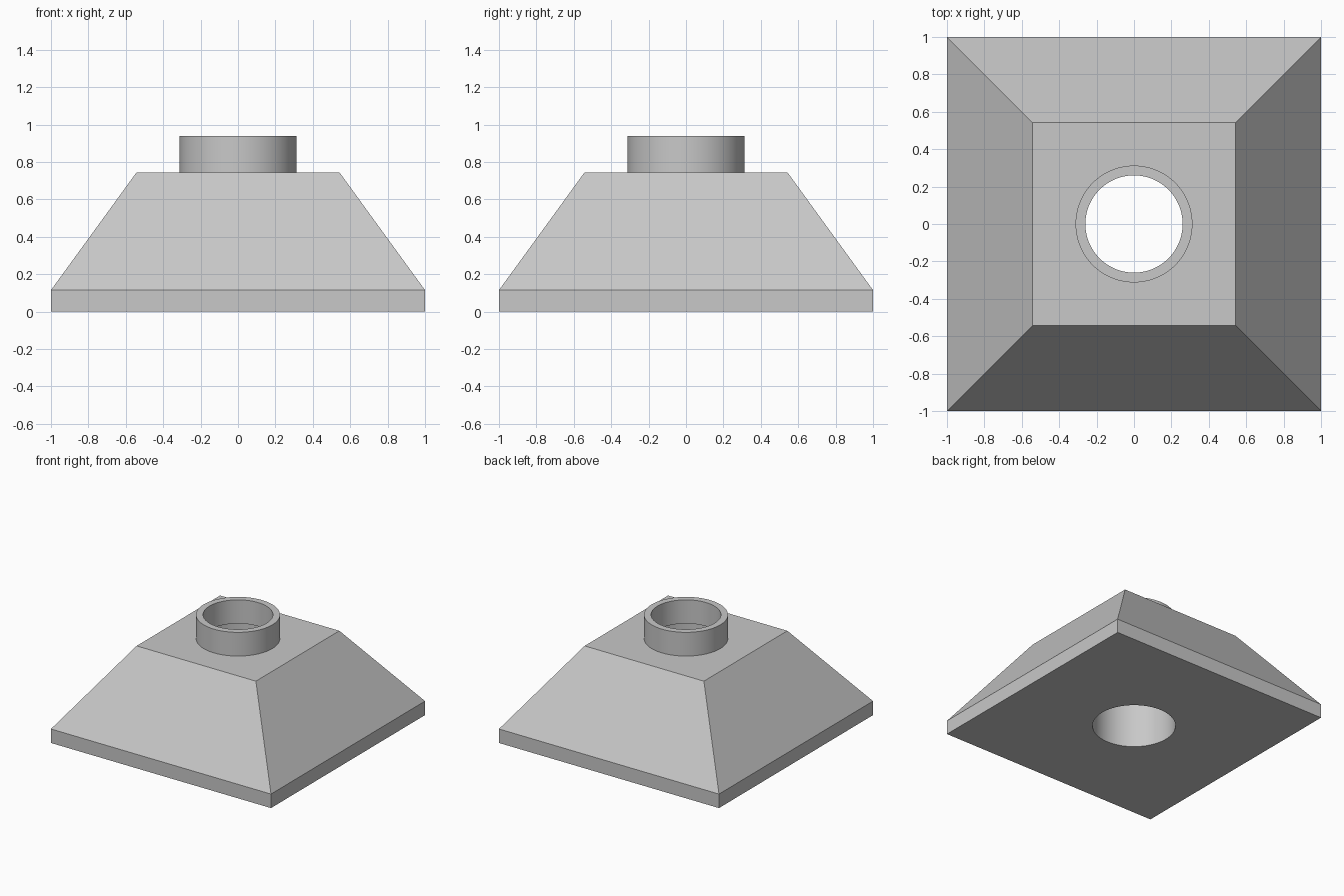
import bpy
import bmesh
import math

SIDES = 96
BORE = 0.3125      # bore of the base, equal to the collar's outer radius
COLLAR_BORE = 0.26
TOP_Z = 0.745

if "Cube" in bpy.data.objects:
    bpy.data.objects.remove(bpy.data.objects["Cube"], do_unlink=True)

grey = bpy.data.materials.new("light grey")
grey.use_nodes = True
grey.diffuse_color = (0.58, 0.58, 0.58, 1)
grey.node_tree.nodes["Principled BSDF"].inputs["Base Color"].default_value = grey.diffuse_color


def add_object(name, bm):
    bmesh.ops.recalc_face_normals(bm, faces=bm.faces)
    mesh = bpy.data.meshes.new(name)
    bm.to_mesh(mesh)
    bm.free()
    mesh.materials.append(grey)
    obj = bpy.data.objects.new(name, mesh)
    bpy.context.collection.objects.link(obj)
    return obj


def loft(name, rings, sides, turn=0.0, closed=False):
    """Join (radius, height) rings; cap the ends, or close the profile on itself."""
    bm = bmesh.new()
    angles = [turn + 2 * math.pi * i / sides for i in range(sides)]
    loops = [[bm.verts.new((r * math.cos(a), r * math.sin(a), z)) for a in angles]
             for r, z in rings]
    pairs = list(zip(loops, loops[1:]))
    if closed:
        pairs.append((loops[-1], loops[0]))
    else:
        bm.faces.new(loops[0])
        bm.faces.new(loops[-1])
    for low, high in pairs:
        for i in range(sides):
            j = (i + 1) % sides
            bm.faces.new((low[i], low[j], high[j], high[i]))
    return add_object(name, bm)


def smooth(obj):
    bpy.ops.object.select_all(action="DESELECT")
    obj.select_set(True)
    bpy.context.view_layer.objects.active = obj
    bpy.ops.object.shade_smooth_by_angle(angle=math.radians(30))


# Tapered square base on a straight plinth
diagonal = math.sqrt(2)
base = loft("tapered_base",
            [(diagonal, 0), (diagonal, 0.115), (0.542 * diagonal, TOP_Z)],
            4, turn=math.pi / 4)

# Round bore cut right through the base
cutter = loft("bore_cutter", [(BORE, -0.2), (BORE, 1.0)], SIDES)
cutter.hide_render = True
bore = base.modifiers.new("bore", "BOOLEAN")
bore.operation = "DIFFERENCE"
bore.solver = "EXACT"
bore.object = cutter
bpy.context.view_layer.objects.active = base
bpy.ops.object.modifier_apply(modifier="bore")
bpy.data.objects.remove(cutter, do_unlink=True)
smooth(base)

# Narrower tube standing on the flat top
collar = loft("collar",
              [(BORE, TOP_Z), (BORE, 0.94), (COLLAR_BORE, 0.94), (COLLAR_BORE, TOP_Z)],
              SIDES, closed=True)
smooth(collar)
